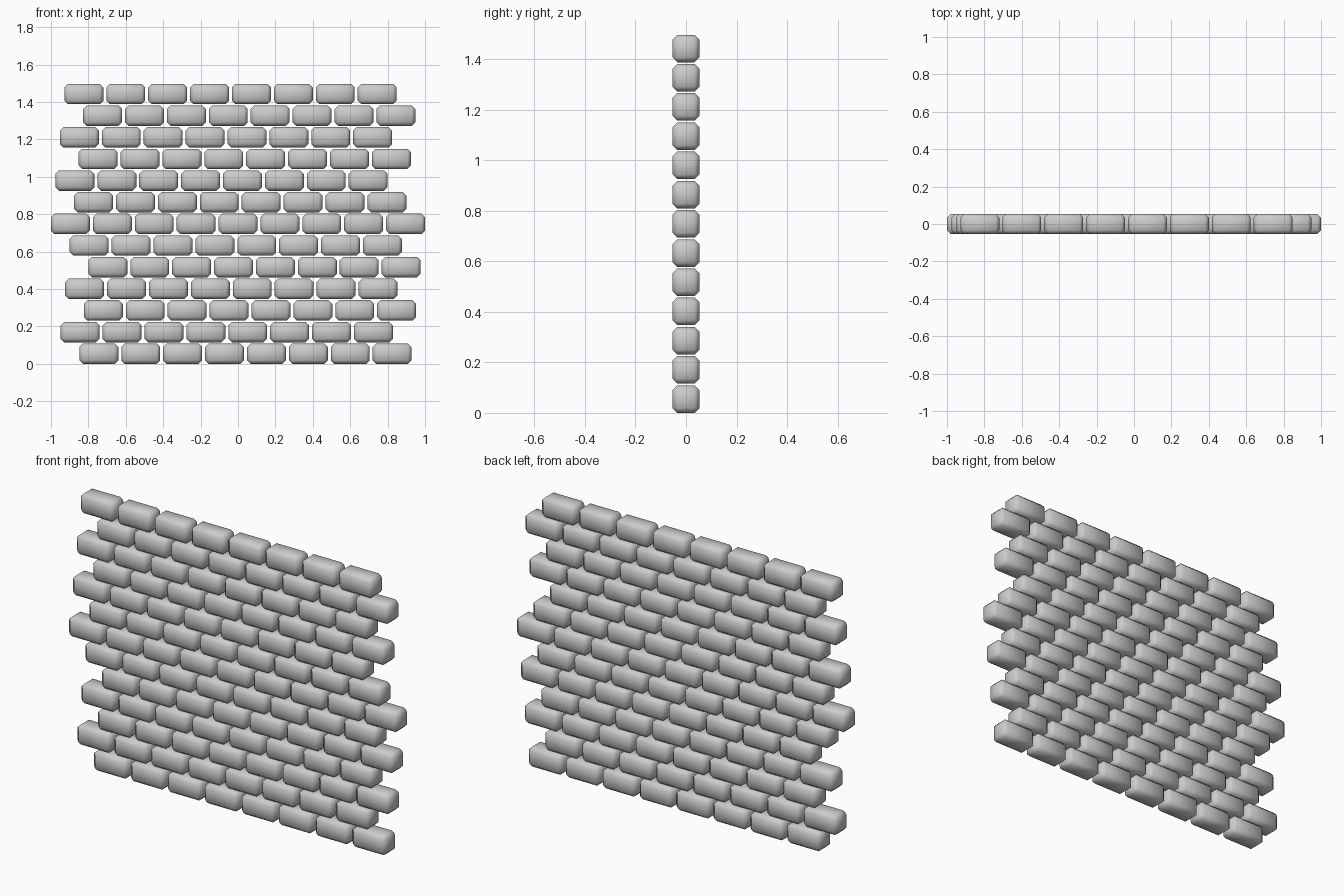
import bpy
import bmesh

if "Cube" in bpy.data.objects:
    bpy.data.objects.remove(bpy.data.objects["Cube"])

L, D, H = 0.208, 0.107, 0.109      # brick length, depth, height
PITCH_X, PITCH_Z = 0.224, 0.1157   # brick spacing along and up the wall
SHIFT = 0.124                      # sideways stagger per course
COURSES, FULL = 13, 6              # FULL is the course that spans the whole width


def brick_mesh():
    """One chamfered, smooth-shaded brick."""
    bm = bmesh.new()
    bmesh.ops.create_cube(bm, size=1)
    bmesh.ops.scale(bm, vec=(L, D, H), verts=bm.verts)
    bmesh.ops.bevel(bm, geom=bm.edges[:], offset=0.019, offset_type='OFFSET',
                    segments=1, profile=0.5, affect='EDGES')
    for f in bm.faces:
        f.smooth = True
    me = bpy.data.meshes.new("brick")
    bm.to_mesh(me)
    bm.free()
    return me


# Staggered courses, each a row of repeated bricks
brick = brick_mesh()
for i in range(COURSES):
    left = -1 + ((i - FULL) * SHIFT) % PITCH_X
    count = 9 if i == FULL else 8
    course = bpy.data.objects.new(f"brick_course_{i + 1}", brick)
    course.location = (left + L / 2, 0, i * PITCH_Z + H / 2)
    bpy.context.collection.objects.link(course)
    arr = course.modifiers.new("row", 'ARRAY')
    arr.count = count
    arr.use_relative_offset = False
    arr.use_constant_offset = True
    arr.constant_offset_displace = (PITCH_X, 0, 0)
